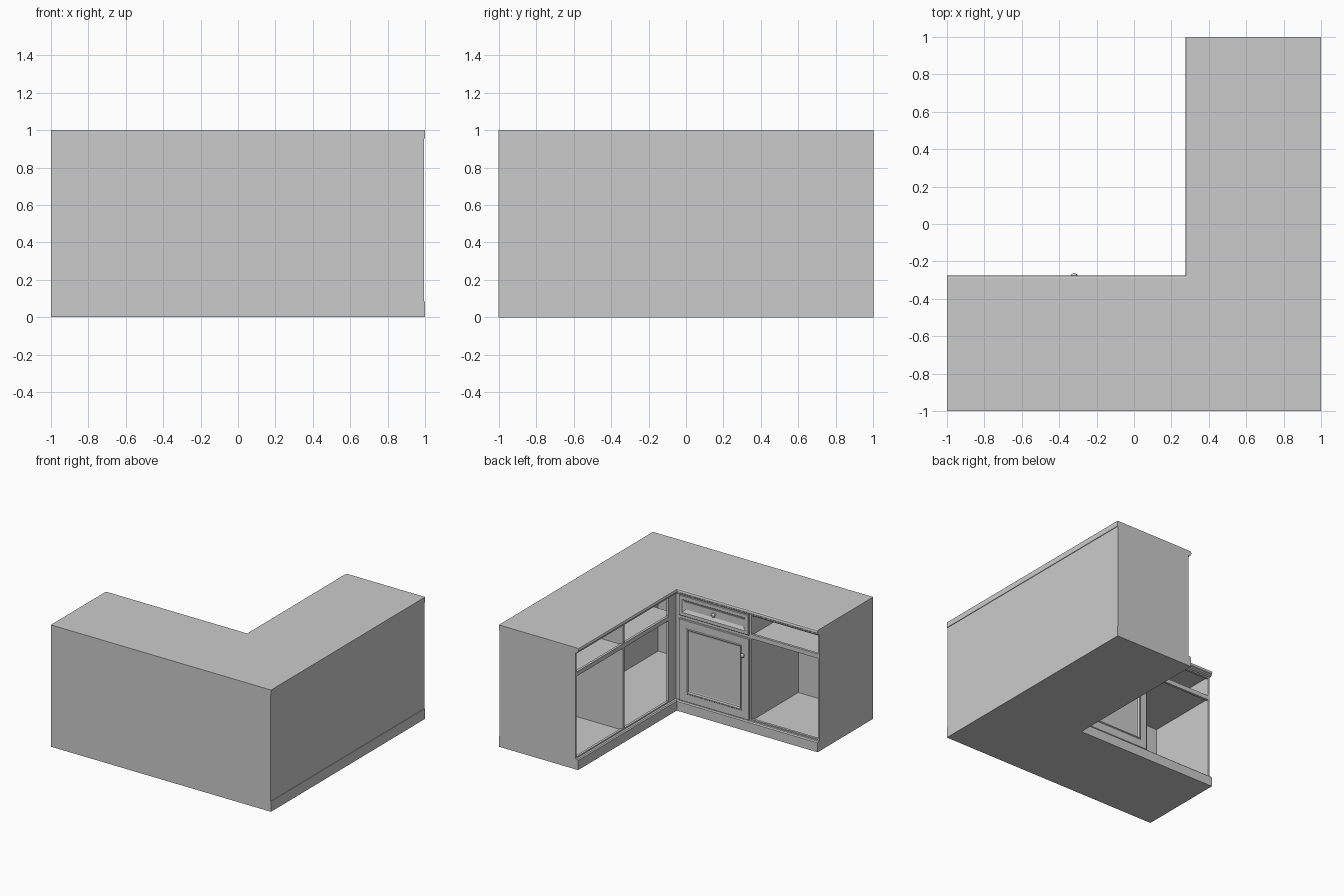
import bpy, bmesh, math
from mathutils import Matrix

if "Cube" in bpy.data.objects:
    bpy.data.objects.remove(bpy.data.objects["Cube"])


def finish(name, bm):
    bmesh.ops.recalc_face_normals(bm, faces=bm.faces)
    me = bpy.data.meshes.new(name)
    bm.to_mesh(me)
    bm.free()
    ob = bpy.data.objects.new(name, me)
    bpy.context.collection.objects.link(ob)
    return ob


def box(name, x, y, z):
    bm = bmesh.new()
    bmesh.ops.create_cube(bm, size=1)
    for v in bm.verts:
        v.co = [(r[0] + r[1]) / 2 + c * (r[1] - r[0]) for c, r in zip(v.co, (x, y, z))]
    return finish(name, bm)


def loft(name, loops):
    """Stack equal-length loops of points, cap both ends."""
    bm = bmesh.new()
    rings = [[bm.verts.new(p) for p in loop] for loop in loops]
    for a, b in zip(rings, rings[1:]):
        for i in range(len(a)):
            j = (i + 1) % len(a)
            bm.faces.new((a[i], a[j], b[j], b[i]))
    bm.faces.new(rings[0])
    bm.faces.new(rings[-1])
    return finish(name, bm)


def l_shape(name, profile):
    """L-shaped slab; profile gives (inner front offset, height)."""
    return loft(name, [[(-1, -1, z), (1, -1, z), (1, 1, z), (f, 1, z), (f, -f, z), (-1, -f, z)]
                       for f, z in profile])


def panel(name, x0, x1, z0, z1, steps):
    """Moulded front; steps give (inset, y) of concentric rectangles."""
    return loft(name, [[(x0 + d, y, z0 + d), (x1 - d, y, z0 + d), (x1 - d, y, z1 - d), (x0 + d, y, z1 - d)]
                       for d, y in steps])


def knob(name, x, y, z):
    prof = [(.011, 0), (.008, .004), (.007, .010), (.014, .014), (.018, .019), (.015, .024), (.007, .027)]
    n = 20
    ob = loft(name, [[(x + r * math.cos(2 * math.pi * i / n), y + h, z + r * math.sin(2 * math.pi * i / n))
                      for i in range(n)] for r, h in prof])
    for p in ob.data.polygons:
        p.use_smooth = len(p.vertices) == 4


FRONT = -.305
BASE, UNDER = .085, .966

# Plinth and moulded countertop
l_shape("plinth", [(.28, 0), (.28, .077), (.288, BASE)])
l_shape("countertop", [(.295, .955), (.285, .960), (.284, .970), (.277, .975), (.275, .985), (.279, .996), (.289, 1)])

# Back walls
box("back_wall", (-1, .995), (-1, -.91), (BASE, UNDER))
box("side_wall", (.89, .995), (-1, 1), (BASE, UNDER))

# Each wing is described along x; the second is its reflection in the corner
for wing, mirrored in (("left", False), ("rear", True)):
    def part(name, x, y, z):
        if mirrored:
            x, y = (-y[1], -y[0]), (-x[1], -x[0])
        box(wing + "_" + name, x, y, z)

    depth = (-.92, FRONT)
    frame = (FRONT - .02, FRONT)
    part("end_panel", (-1, -.985), (-.995, FRONT), (BASE, UNDER))
    part("divider", (-.383, -.362), depth, (BASE, UNDER))
    part("shelf", (-.99, .3), (-.92, FRONT - .005), (.765, .785))
    part("corner_stile", (.21, .325), frame, (BASE, UNDER))
    part("middle_rail", (-.99, .22), frame, (.757, .793))
    part("top_rail", (-.99, .22), frame, (.945, UNDER))
    part("bottom_rail", (-.99, .22), frame, (BASE - .005, .095))

# Door and drawer front with recessed moulded panels
panel("door", -.37, .268, .088, .757,
      [(0, FRONT), (0, -.292), (.003, -.289), (.066, -.289), (.070, -.285), (.078, -.285),
       (.084, -.298), (.094, -.300)])
panel("drawer_front", -.365, .268, .785, .952,
      [(0, FRONT), (0, -.292), (.003, -.289), (.030, -.289), (.034, -.293), (.055, -.303)])
knob("door_knob", -.32, -.292, .615)
knob("drawer_knob", -.048, -.303, .869)
